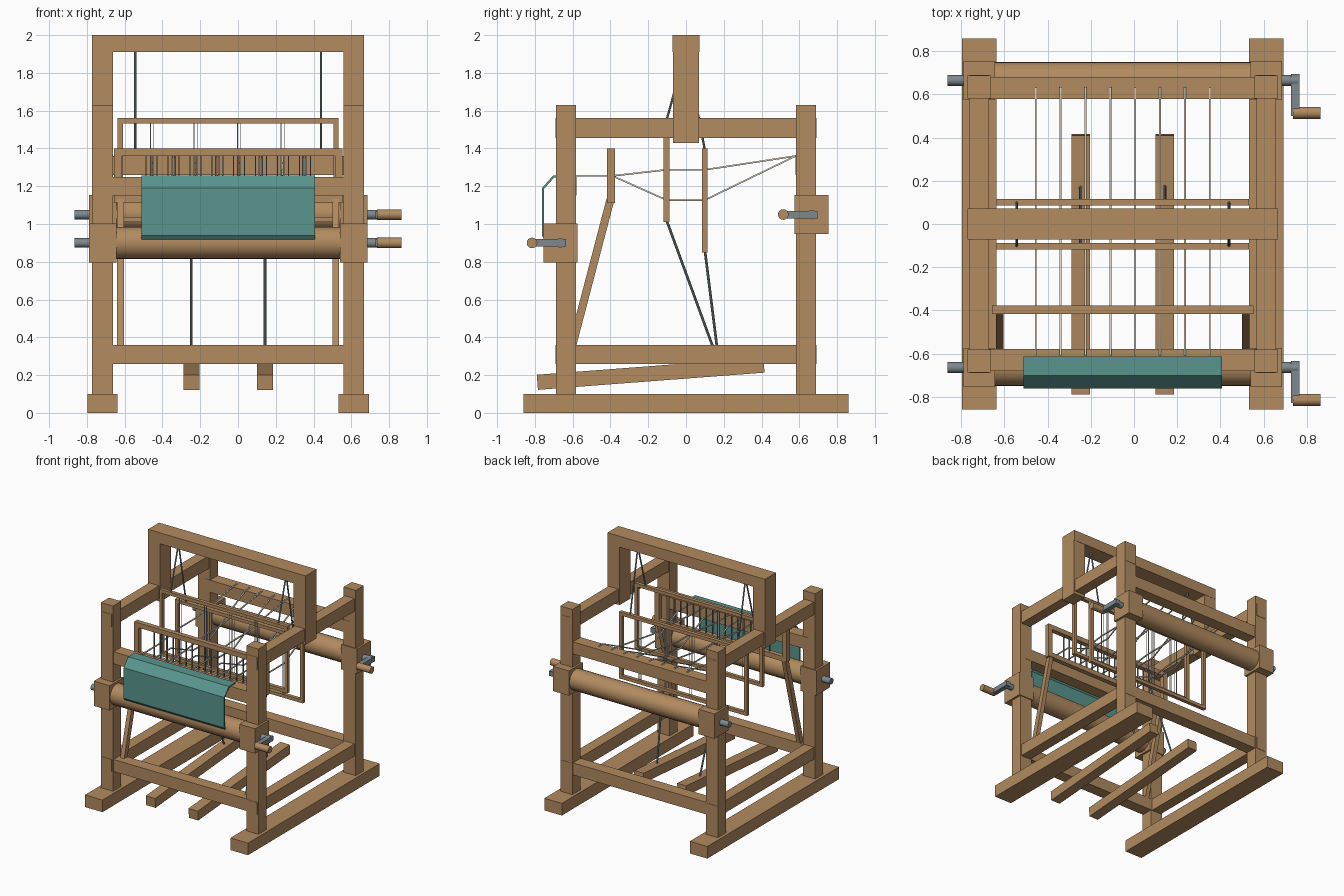
import bpy, math
from mathutils import Vector

if "Cube" in bpy.data.objects:
    bpy.data.objects.remove(bpy.data.objects["Cube"])

C = -0.052  # centre line of the frame (cranks stick out to the right)

def mat(name, col):
    m = bpy.data.materials.new(name)
    m.diffuse_color = (*col, 1)
    m.use_nodes = True
    m.node_tree.nodes["Principled BSDF"].inputs["Base Color"].default_value = m.diffuse_color
    return m

WOOD = mat("wood", (0.445, 0.258, 0.117))
IRON = mat("iron", (0.21, 0.25, 0.27))
CORD = mat("cord", (0.24, 0.27, 0.28))
YARN = mat("yarn", (0.80, 0.74, 0.62))
CLOTH = mat("cloth", (0.10, 0.30, 0.27))

def box(name, x, y, z, m=WOOD):
    """Box from (min, max) ranges."""
    bpy.ops.mesh.primitive_cube_add(size=1, location=[sum(r) / 2 for r in (x, y, z)])
    o = bpy.context.object
    o.scale = [r[1] - r[0] for r in (x, y, z)]
    bpy.ops.object.transform_apply(location=False, rotation=False)
    o.name = name
    o.data.materials.append(m)
    return o

def span(c, w):
    return (c - w / 2, c + w / 2)

def rod(name, a, b, r, m, sides=8):
    a, b = Vector(a), Vector(b)
    bpy.ops.mesh.primitive_cylinder_add(vertices=sides, radius=r, depth=(b - a).length, location=(a + b) / 2)
    o = bpy.context.object
    o.rotation_euler = (b - a).to_track_quat('Z', 'Y').to_euler()
    o.name = name
    o.data.materials.append(m)
    if sides > 8:
        bpy.ops.object.shade_smooth_by_angle()
    return o

def plank(name, x, w, t, a, b):
    """Bar of width w, thickness t, sloping in the yz plane from a to b."""
    dy, dz = b[0] - a[0], b[1] - a[1]
    L = math.hypot(dy, dz)
    o = box(name, (-w / 2, w / 2), (-L / 2, L / 2), (-t / 2, t / 2))
    o.location = (x, (a[0] + b[0]) / 2, (a[1] + b[1]) / 2)
    o.rotation_euler.x = math.atan2(dz, dy)
    return o

def line(name, pts, r, m):
    """Square-section thread along a path."""
    cu = bpy.data.curves.new(name, 'CURVE')
    cu.dimensions = '3D'
    cu.bevel_depth, cu.bevel_resolution, cu.use_fill_caps = r, 0, True
    s = cu.splines.new('POLY')
    s.points.add(len(pts) - 1)
    for p, q in zip(s.points, pts):
        p.co = (*q, 1)
        p.tilt = math.pi / 4
    o = bpy.data.objects.new(name, cu)
    bpy.context.collection.objects.link(o)
    cu.materials.append(m)

def frame(name, hw, y, t, z0, z1, bar):
    """Rectangular open frame of four bars."""
    box(name + "_top", (C - hw, C + hw), span(y, t), (z1 - bar, z1))
    box(name + "_bottom", (C - hw, C + hw), span(y, t), (z0, z0 + bar))
    for s in (-1, 1):
        box(name + "_side", span(C + s * (hw - bar / 2), bar), span(y, t), (z0 + bar, z1 - bar))

# Side frames: feet, posts, rails and castle uprights
for s in (-1, 1):
    x = C + s * 0.665
    box("foot", span(x, 0.16), (-0.86, 0.86), (0, 0.10))
    for y in (-0.635, 0.635):
        box("post", span(x, 0.11), span(y, 0.105), (0.10, 1.63))
    box("lower_side_rail", span(x, 0.09), (-0.69, 0.69), (0.26, 0.36))
    box("upper_side_rail", span(x, 0.09), (-0.69, 0.69), (1.455, 1.56))
    box("castle_upright", span(x, 0.11), (-0.07, 0.07), (1.43, 2.0))

# Cross members
cross = (C - 0.665, C + 0.665)
box("castle_beam", (C - 0.72, C + 0.72), (-0.072, 0.072), (1.91, 2.0))
for y in (-0.63, 0.63):
    box("lower_cross_rail", cross, span(y, 0.10), (0.26, 0.36))
box("breast_beam", cross, (-0.68, -0.58), (1.15, 1.25))
box("back_beam", cross, (0.58, 0.68), (1.26, 1.36))

# Cloth and warp rollers with bearing blocks and cranks
for name, y, z in (("cloth", -0.665, 0.90), ("warp", 0.665, 1.05)):
    rod(name + "_roller", (C - 0.62, y, z), (C + 0.62, y, z), 0.085, WOOD, 24)
    for s in (-1, 1):
        box(name + "_bearing", span(C + s * 0.665, 0.145), span(y, 0.18), span(z, 0.205))
    rod(name + "_axle", (-0.865, y, z), (0.76, y, z), 0.025, IRON, 16)
    box(name + "_crank_arm", (0.727, 0.767), (y - 0.165, y + 0.03), span(z, 0.04), IRON)
    rod(name + "_crank_handle", (0.737, y - 0.15, z), (0.865, y - 0.15, z), 0.028, WOOD, 16)

# Woven cloth folding over the breast beam
prof = [(-0.615, 1.252), (-0.70, 1.252), (-0.757, 1.188), (-0.757, 0.94), (-0.74, 0.918)]
me = bpy.data.meshes.new("cloth")
me.from_pydata([(C + dx, y, z) for dx in (-0.46, 0.46) for y, z in prof], [],
               [(i, i + 1, i + 6, i + 5) for i in range(4)])
me.materials.append(CLOTH)
cloth = bpy.data.objects.new("cloth", me)
bpy.context.collection.objects.link(cloth)
sol = cloth.modifiers.new("thickness", 'SOLIDIFY')
sol.thickness, sol.offset = 0.012, 0

# Beater: reed frame, dents and swinging arms
frame("beater", 0.605, -0.397, 0.04, 1.11, 1.40, 0.04)
for i in range(16):
    x = C - 0.435 + i * 0.058
    box("reed_dent", span(x, 0.006), span(-0.397, 0.012), (1.14, 1.37), CORD)
for s in (-1, 1):
    plank("beater_arm", C + s * 0.57, 0.035, 0.042, (-0.617, 0.30), (-0.40, 1.13))

# Heddle frames, suspension cords, treadles and tie cords
shafts = ((-0.103, 1.01), (0.10, 0.85))
for i, (y, z) in enumerate(shafts):
    frame("heddle_frame", 0.585, y, 0.03, z, z + 0.55, 0.027)
    for s in (-1, 1):
        x = C + s * 0.492
        rod("suspension_cord", (x, y, z + 0.54), (x, 0.0, 1.92), 0.006, CORD)
    x = C + (-0.195, 0.195)[i]
    plank("treadle", x, 0.085, 0.08, (-0.787, 0.162), (0.413, 0.253))
    rod("tie_cord", (x, y, z + 0.01), (x, 0.175, 0.26), 0.007, CORD)

# Warp threads alternate between the two sheds, each through its own heddle
for i in range(8):
    x = C - 0.403 + i * 0.806 / 7
    y, z = shafts[i % 2]
    mid = z + 0.277
    line("warp_thread", [(x, -0.61, 1.255), (x, -0.39, 1.255), (x, -0.103, mid),
                         (x, 0.10, mid), (x, 0.58, 1.36), (x, 0.635, 1.363)], 0.006, YARN)
    for dx in (-0.009, 0.009):
        rod("heddle_wire", (x + dx, y, z + 0.02), (x + dx, y, z + 0.53), 0.003, YARN, 6)
